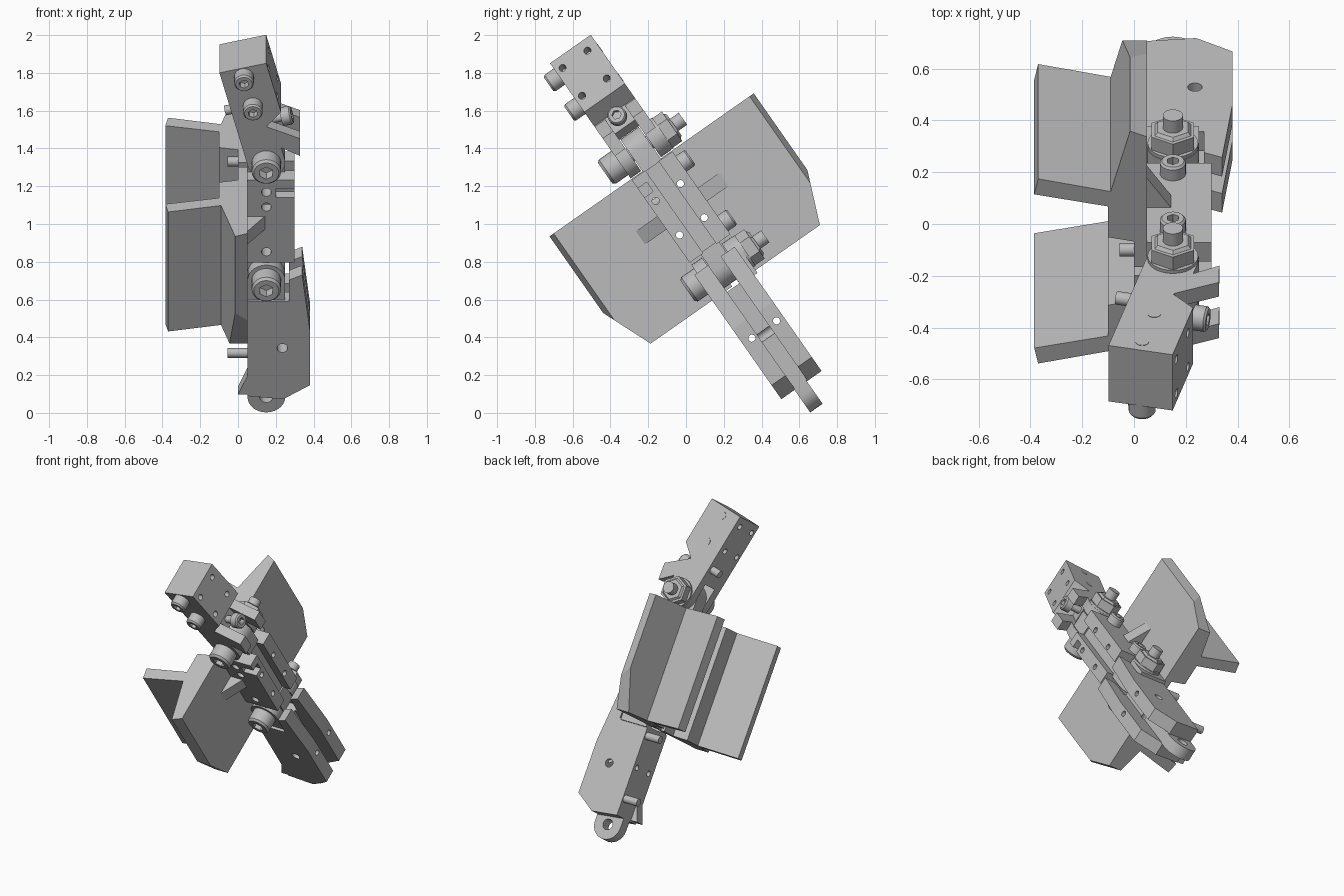
import bpy, bmesh, math
from mathutils import Matrix, Vector

if "Cube" in bpy.data.objects:
    bpy.data.objects.remove(bpy.data.objects["Cube"])

grey = bpy.data.materials.new("plain grey")
grey.use_nodes = True
grey.diffuse_color = (0.5, 0.5, 0.5, 1)
grey.node_tree.nodes["Principled BSDF"].inputs["Base Color"].default_value = (0.5, 0.5, 0.5, 1)

# Arm frame: x sideways, y through the thickness, z along the arm
ARM = Matrix.Rotation(math.radians(35), 4, 'X')
HEAD = ARM @ Matrix.Translation((0.15, 0, 1.285)) @ Matrix.Rotation(math.radians(-14), 4, 'Y')
BACK, FRONT, MID = 0.735, 0.472, 0.604
AX = 0.15


def prism(bm, pts, lo, hi, axis='Y'):
    """Extrude an outline: (x, z) along Y, or (x, y) along Z."""
    def place(p, h):
        return (p[0], h, p[1]) if axis == 'Y' else (p[0], p[1], h)
    a = [bm.verts.new(place(p, lo)) for p in pts]
    b = [bm.verts.new(place(p, hi)) for p in pts]
    bm.faces.new(a)
    bm.faces.new(b[::-1])
    for i in range(len(pts)):
        j = (i + 1) % len(pts)
        bm.faces.new((a[i], b[i], b[j], a[j]))


def box(bm, x, y, z):
    prism(bm, [(x[0], z[0]), (x[1], z[0]), (x[1], z[1]), (x[0], z[1])], *y)


def rod(bm, start, end, r, n=24, r2=None):
    s, e = Vector(start), Vector(end)
    d = e - s
    m = Matrix.Translation((s + e) / 2) @ d.to_track_quat('Z', 'Y').to_matrix().to_4x4()
    bmesh.ops.create_cone(bm, cap_ends=True, segments=n, radius1=r,
                          radius2=r if r2 is None else r2, depth=d.length, matrix=m)


def finish(name, bm, frame, smooth=False):
    bmesh.ops.recalc_face_normals(bm, faces=bm.faces)
    me = bpy.data.meshes.new(name)
    bm.to_mesh(me)
    bm.free()
    me.materials.append(grey)
    ob = bpy.data.objects.new(name, me)
    ob.matrix_world = frame
    bpy.context.collection.objects.link(ob)
    if smooth:
        bpy.ops.object.select_all(action='DESELECT')
        ob.select_set(True)
        bpy.context.view_layer.objects.active = ob
        bpy.ops.object.shade_smooth_by_angle(angle=math.radians(35))
    return ob


def carve(ob, bm):
    """Subtract the cutter shapes and keep the result."""
    cutter = finish("cutter", bm, ob.matrix_world)
    cutter.hide_render = True
    mod = ob.modifiers.new("holes", 'BOOLEAN')
    mod.object, mod.solver, mod.operation = cutter, 'EXACT', 'DIFFERENCE'
    bpy.context.view_layer.update()
    me = bpy.data.meshes.new_from_object(ob.evaluated_get(bpy.context.evaluated_depsgraph_get()))
    ob.modifiers.clear()
    ob.data = me
    bpy.data.objects.remove(cutter)


def screw(name, frame, tip, base, out, r, length, head):
    """Cap screw: shank from tip to base, then a rounded socket head."""
    base, out = Vector(base), Vector(out)
    bm = bmesh.new()
    rod(bm, tip, base, r * 0.5, 20)
    rod(bm, base, base + out * head * 0.85, r)
    rod(bm, base + out * head * 0.85, base + out * head, r, r2=r * 0.85)
    ob = finish(name, bm, frame, True)
    cut = bmesh.new()
    rod(cut, base + out * head * 0.4, base + out * (head + 0.02), r * 0.5, 6)
    carve(ob, cut)


def side_holes(bm, zs):
    for z in zs:
        for y in (0.512, 0.672):
            rod(bm, (-0.3, y, z), (0.6, y, z), 0.019, 16)


def knuckle(name, frame, x, z, z_body, y0, y1):
    """Rounded hinge lug running from the pivot to its body."""
    sgn = 1 if z_body > z else -1
    arc = [(x + 0.1 * math.cos(a), z - sgn * 0.1 * math.sin(a))
           for a in [math.pi * i / 14 for i in range(15)]]
    bm = bmesh.new()
    prism(bm, arc + [(x - 0.1, z_body), (x + 0.1, z_body)], y0, y1)
    ob = finish(name, bm, frame, True)
    cut = bmesh.new()
    rod(cut, (x, y0 - 0.1, z), (x, y1 + 0.1, z), 0.036)
    carve(ob, cut)


LAYERS = ((FRONT, 0.54), (0.668, BACK))

# Lower segment: a deep channel with chamfered foot and two prongs
bm = bmesh.new()
prism(bm, [(0.05, -0.21), (0.24, -0.23), (0.38, -0.14), (0.38, 0.22), (0.34, 0.573),
           (0.27, 0.54), (0.27, 0.40), (0.05, 0.40)], 0.455, 0.715)
lower = finish("lower_segment", bm, ARM)
cut = bmesh.new()
box(cut, (0.25, 0.5), (0.545, 0.625), (-0.4, 0.7))
side_holes(cut, (0.124,))
carve(lower, cut)
cut = bmesh.new()
rod(cut, (0.235, 0.3, 0.1), (0.235, 0.9, 0.1), 0.028)
carve(lower, cut)
bm = bmesh.new()
prism(bm, [(0.05, -0.2), (0.05, -0.08), (0.0, -0.2)], 0.455, 0.53)
finish("foot_wedge", bm, ARM)
knuckle("end_ring_tab", ARM, AX, -0.275, -0.2, 0.54, 0.62)

# Middle segment with stepped open side
bm = bmesh.new()
box(bm, (0.05, 0.3), (FRONT, BACK), (0.64, 1.175))
middle = finish("middle_segment", bm, ARM)
cut = bmesh.new()
box(cut, (0.24, 0.5), (0.56, 0.645), (0.5, 1.3))
side_holes(cut, (0.791, 1.011))
for z in (0.71, 1.095):
    rod(cut, (AX, 0.3, z), (AX, 0.9, z), 0.026, 16)
rod(cut, (AX, 0.3, 1.0), (AX, 0.6, 1.0), 0.026, 16)
carve(middle, cut)
cut = bmesh.new()
box(cut, (0.2, 0.5), (0.3, 0.53), (1.06, 1.12))
carve(middle, cut)

# Upper block, leaning over the top pivot
bm = bmesh.new()
prism(bm, [(-0.1, 0.13), (0.06, 0.13), (0.06, 0.23), (0.155, 0.3), (0.155, 0.625), (-0.1, 0.625)],
      FRONT, BACK)
upper = finish("upper_block", bm, HEAD)
cut = bmesh.new()
side_holes(cut, (0.38, 0.565))
carve(upper, cut)
for i, (y0, y1) in enumerate(LAYERS):
    bm = bmesh.new()
    prism(bm, [(0.04, 0.24), (0.21, 0.11), (0.185, 0.0), (0.04, 0.13)], y0, y1)
    finish(f"upper_prong_{i + 1}", bm, HEAD)

# Hinge lugs: single inner lug on the middle, paired outer lugs on its neighbours
PIVOTS = (0.525, 1.285)
knuckle("middle_lug_low", ARM, AX, PIVOTS[0], 0.65, 0.545, 0.663)
knuckle("middle_lug_high", ARM, AX, PIVOTS[1], 1.17, 0.545, 0.663)
for i, (y0, y1) in enumerate(LAYERS):
    knuckle(f"lower_lug_{i + 1}", ARM, AX, PIVOTS[0], 0.39, y0, y1)
    knuckle(f"upper_lug_{i + 1}", HEAD, 0, 0, 0.14, y0, y1)

# Pivot bolts and nuts
for label, z in zip(("low", "high"), PIVOTS):
    screw(f"pivot_bolt_{label}", ARM, (AX, 0.88, z), (AX, FRONT, z), (0, -1, 0), 0.078, 0.4, 0.095)
    bm = bmesh.new()
    rod(bm, (AX, BACK, z), (AX, BACK + 0.015, z), 0.098)
    rod(bm, (AX, BACK + 0.015, z), (AX, BACK + 0.075, z), 0.095, 6)
    rod(bm, (AX, BACK + 0.075, z), (AX, BACK + 0.088, z), 0.08, 6, 0.068)
    finish(f"pivot_nut_{label}", bm, ARM)

# Small screws
for i, z in enumerate((0.71, 1.095)):
    screw(f"middle_screw_{i + 1}", ARM, (AX, 0.6, z), (AX, BACK, z), (0, 1, 0), 0.05, 0.1, 0.06)
for i, z in enumerate((-0.09, 0.34, 1.147)):
    screw(f"side_screw_{i + 1}", ARM, (0.08, 0.682, z), (-0.055, 0.682, z), (-1, 0, 0), 0.052, 0.1, 0.05)
screw("upper_side_screw", HEAD, (-0.05, 0.685, 0.237), (-0.165, 0.685, 0.237), (-1, 0, 0), 0.052, 0.1, 0.05)
screw("upper_channel_screw", HEAD, (0.03, MID, 0.18), (0.13, MID, 0.18), (1, 0, 0), 0.05, 0.1, 0.055)
for i, z in enumerate((0.375, 0.57)):
    screw(f"upper_face_screw_{i + 1}", HEAD, (0.02, BACK + 0.002, z), (0.02, FRONT, z),
          (0, -1, 0), 0.052, 0.1, 0.07)

# Mirrored wings: a mounting plate, thick web, pointed edge and angled fin
WING = [(0.05, 0.633), (0.05, 0.02), (0.0, 0.02), (0.0, 0.14), (-0.1, 0.16), (-0.1, 0.305),
        (-0.385, 0.362), (-0.37, 0.435), (-0.09, 0.375), (-0.015, 0.66)]
for label, side in (("front", -1), ("back", 1)):
    bm = bmesh.new()
    prism(bm, [(x, MID + side * d) for x, d in WING], 0.408, 1.18, 'Z')
    cutplane = bmesh.ops.bisect_plane(bm, geom=bm.verts[:] + bm.edges[:] + bm.faces[:],
                                      plane_co=(0, MID + side * 0.643, 0.643),
                                      plane_no=(0, side * 0.926, -0.378), clear_outer=True)
    edges = [g for g in cutplane["geom_cut"] if isinstance(g, bmesh.types.BMEdge)]
    bmesh.ops.holes_fill(bm, edges=edges)
    wing = finish(f"{label}_wing", bm, ARM)
    cut = bmesh.new()
    side_holes(cut, (0.791, 1.011))
    carve(wing, cut)
    # Triangular gusset between wing and middle segment
    bm = bmesh.new()
    prism(bm, [(0.05, MID + side * 0.27), (AX, MID + side * 0.12), (0.05, MID + side * 0.12)],
          0.855, 0.94, 'Z')
    finish(f"{label}_gusset", bm, ARM)
